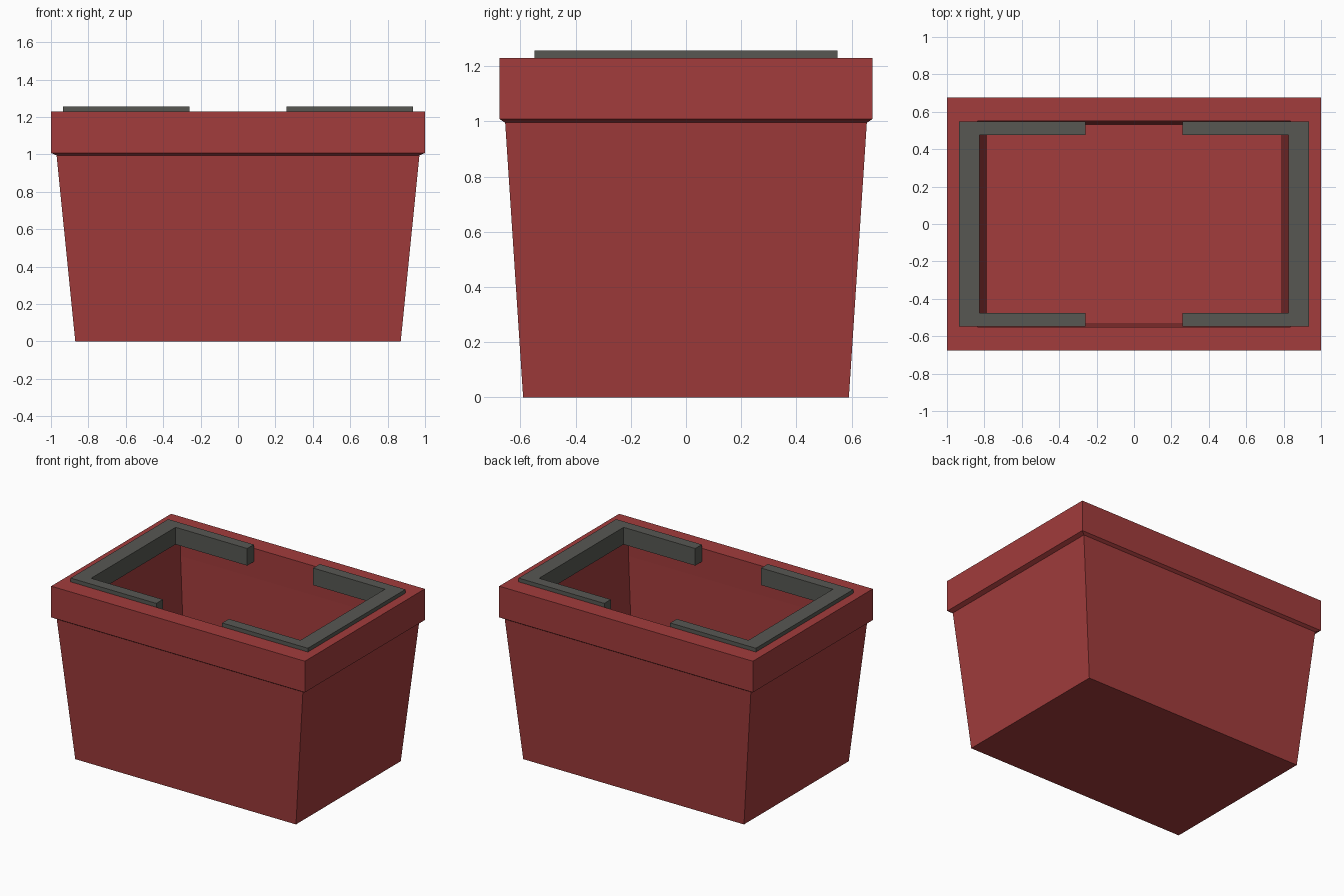
import bpy, bmesh

if "Cube" in bpy.data.objects:
    bpy.data.objects.remove(bpy.data.objects["Cube"])


def material(name, rgb):
    m = bpy.data.materials.new(name)
    m.diffuse_color = (*rgb, 1)
    m.use_nodes = True
    m.node_tree.nodes["Principled BSDF"].inputs["Base Color"].default_value = m.diffuse_color
    return m


red = material("brick red", (0.36, 0.045, 0.045))
grey = material("dark grey", (0.095, 0.097, 0.086))


def finish(name, bm, mat):
    bmesh.ops.recalc_face_normals(bm, faces=bm.faces)
    me = bpy.data.meshes.new(name)
    bm.to_mesh(me)
    bm.free()
    me.materials.append(mat)
    ob = bpy.data.objects.new(name, me)
    bpy.context.collection.objects.link(ob)
    return ob


# Tapered bin: rectangular rings (half x, half y, z) up the outside, over the rim, down the inside
rings = [(0.87, 0.59, 0), (0.97, 0.655, 0.995), (1.0, 0.675, 1.008), (1.0, 0.675, 1.23),
         (0.838, 0.55, 1.23), (0.838, 0.55, 1.02), (0.785, 0.528, 0.07)]
bm = bmesh.new()
loops = [[bm.verts.new((sx * x, sy * y, z)) for sx, sy in ((-1, -1), (1, -1), (1, 1), (-1, 1))]
         for x, y, z in rings]
for a, b in zip(loops, loops[1:]):
    for i in range(4):
        j = (i + 1) % 4
        bm.faces.new((a[i], a[j], b[j], b[i]))
bm.faces.new(loops[0][::-1])
bm.faces.new(loops[-1])
finish("bin_body", bm, red)

# C-shaped collars seated in the opening, one at each end
outline = [(0.26, -0.549), (0.935, -0.549), (0.935, 0.549), (0.26, 0.549),
           (0.26, 0.475), (0.825, 0.475), (0.825, -0.475), (0.26, -0.475)]
for side, label in ((-1, "left"), (1, "right")):
    bm = bmesh.new()
    face = bm.faces.new([bm.verts.new((side * x, y, 1.135)) for x, y in outline])
    top = bmesh.ops.extrude_face_region(bm, geom=[face])["geom"]
    bmesh.ops.translate(bm, vec=(0, 0, 0.122),
                        verts=[g for g in top if isinstance(g, bmesh.types.BMVert)])
    finish(label + "_collar", bm, grey)
